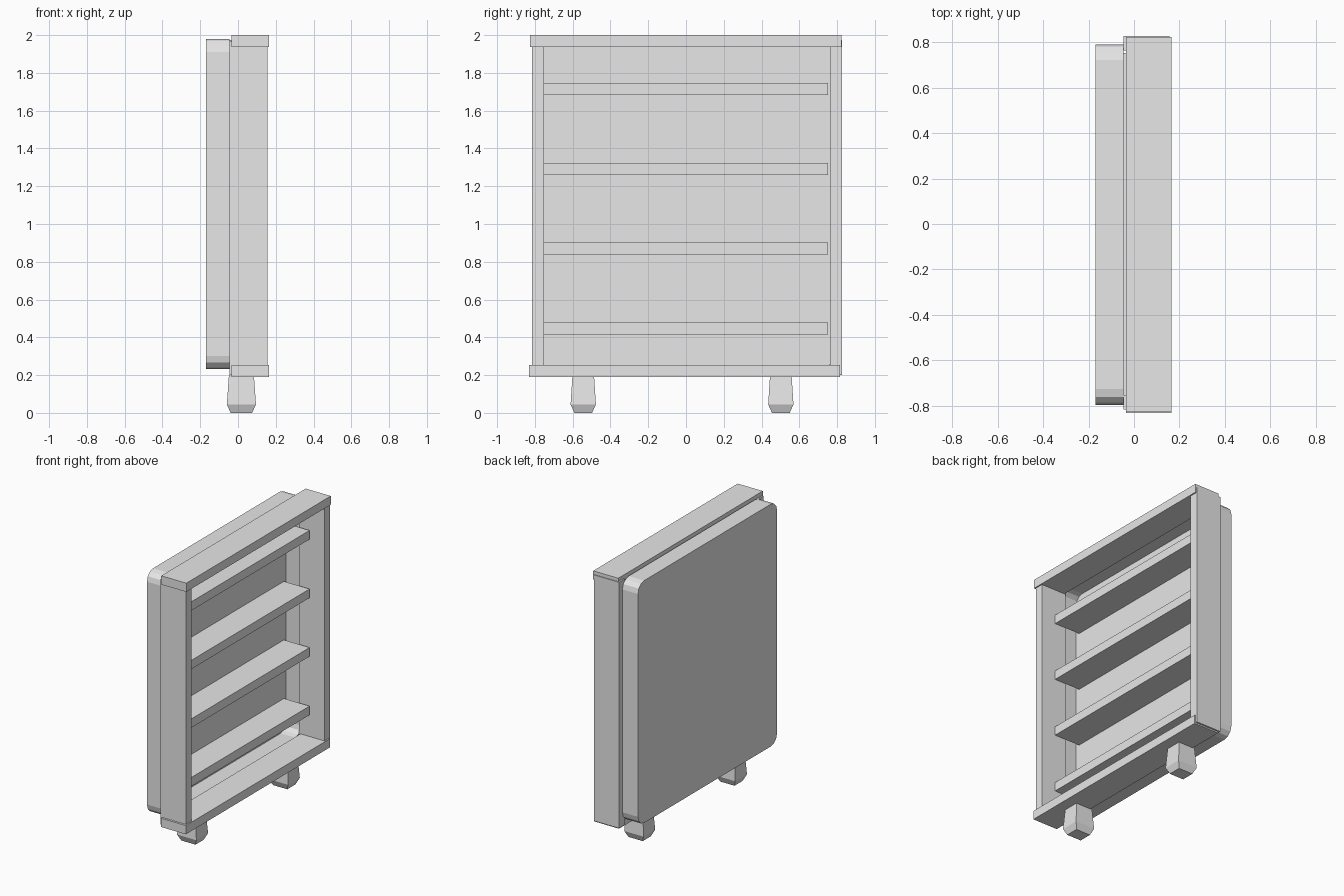
import bpy, bmesh, math

cube = bpy.data.objects.get("Cube")
if cube:
    bpy.data.objects.remove(cube, do_unlink=True)

grey = bpy.data.materials.new("light_grey")
grey.use_nodes = True
grey.diffuse_color = (0.8, 0.8, 0.8, 1)
grey.node_tree.nodes["Principled BSDF"].inputs["Base Color"].default_value = (0.8, 0.8, 0.8, 1)


def finish(name, bm):
    bmesh.ops.recalc_face_normals(bm, faces=bm.faces)
    mesh = bpy.data.meshes.new(name)
    bm.to_mesh(mesh)
    bm.free()
    mesh.materials.append(grey)
    obj = bpy.data.objects.new(name, mesh)
    bpy.context.collection.objects.link(obj)
    return obj


def box(name, xs, ys, zs):
    bm = bmesh.new()
    bmesh.ops.create_cube(bm, size=1)
    for v in bm.verts:
        v.co = [r[0] if c < 0 else r[1] for c, r in zip(v.co, (xs, ys, zs))]
    return finish(name, bm)


# Frame boards
board_x = (-0.035, 0.165)
wall_x = (-0.046, 0.156)
box("top_board", board_x, (-0.825, 0.822), (1.937, 2.0))
box("bottom_board", board_x, (-0.83, 0.815), (0.19, 0.253))
box("side_board_front", wall_x, (-0.815, -0.752), (0.2, 1.97))
box("side_board_back", wall_x, (0.763, 0.827), (0.2, 1.975))

# Evenly spaced shelves reaching into the tray
for i in range(4):
    z = 0.415 + i * 0.4225
    box(f"shelf_{i + 1}", (-0.16, 0.045), (-0.752, 0.752), (z, z + 0.064))


# Hollow rounded tray closing the rear of the frame
def rounded_tray(name, xs, ys, zs, radius, steps):
    bm = bmesh.new()
    ring = []
    corners = ((ys[1], zs[1], -1, -1), (ys[0], zs[1], 1, -1),
               (ys[0], zs[0], 1, 1), (ys[1], zs[0], -1, 1))
    for k, (y, z, sy, sz) in enumerate(corners):
        for s in range(steps + 1):
            a = math.pi / 2 * (k + s / steps)
            ring.append(bm.verts.new((xs[0],
                                      y + sy * radius + radius * math.cos(a),
                                      z + sz * radius + radius * math.sin(a))))
    rim = [bm.verts.new((xs[1], v.co.y, v.co.z)) for v in ring]
    bm.faces.new(ring)
    for i in range(len(ring)):
        j = (i + 1) % len(ring)
        bm.faces.new((ring[i], ring[j], rim[j], rim[i]))
    obj = finish(name, bm)
    shell = obj.modifiers.new("shell", "SOLIDIFY")
    shell.thickness = 0.008
    shell.offset = -1
    return obj


rounded_tray("back_tray", (-0.17, -0.046), (-0.795, 0.79), (0.232, 1.98), 0.07, 3)


# Tapered square feet with chamfered soles
def foot(name, cx, cy):
    bm = bmesh.new()
    rings = []
    for z, hx, hy in ((0, 0.057, 0.047), (0.045, 0.077, 0.067), (0.2, 0.066, 0.057)):
        rings.append([bm.verts.new((cx + sx * hx, cy + sy * hy, z))
                      for sx, sy in ((-1, -1), (1, -1), (1, 1), (-1, 1))])
    bm.faces.new(rings[0])
    bm.faces.new(rings[-1])
    for a, b in zip(rings, rings[1:]):
        for i in range(4):
            j = (i + 1) % 4
            bm.faces.new((a[i], a[j], b[j], b[i]))
    return finish(name, bm)


foot("front_foot", 0.018, -0.544)
foot("back_foot", 0.018, 0.502)
